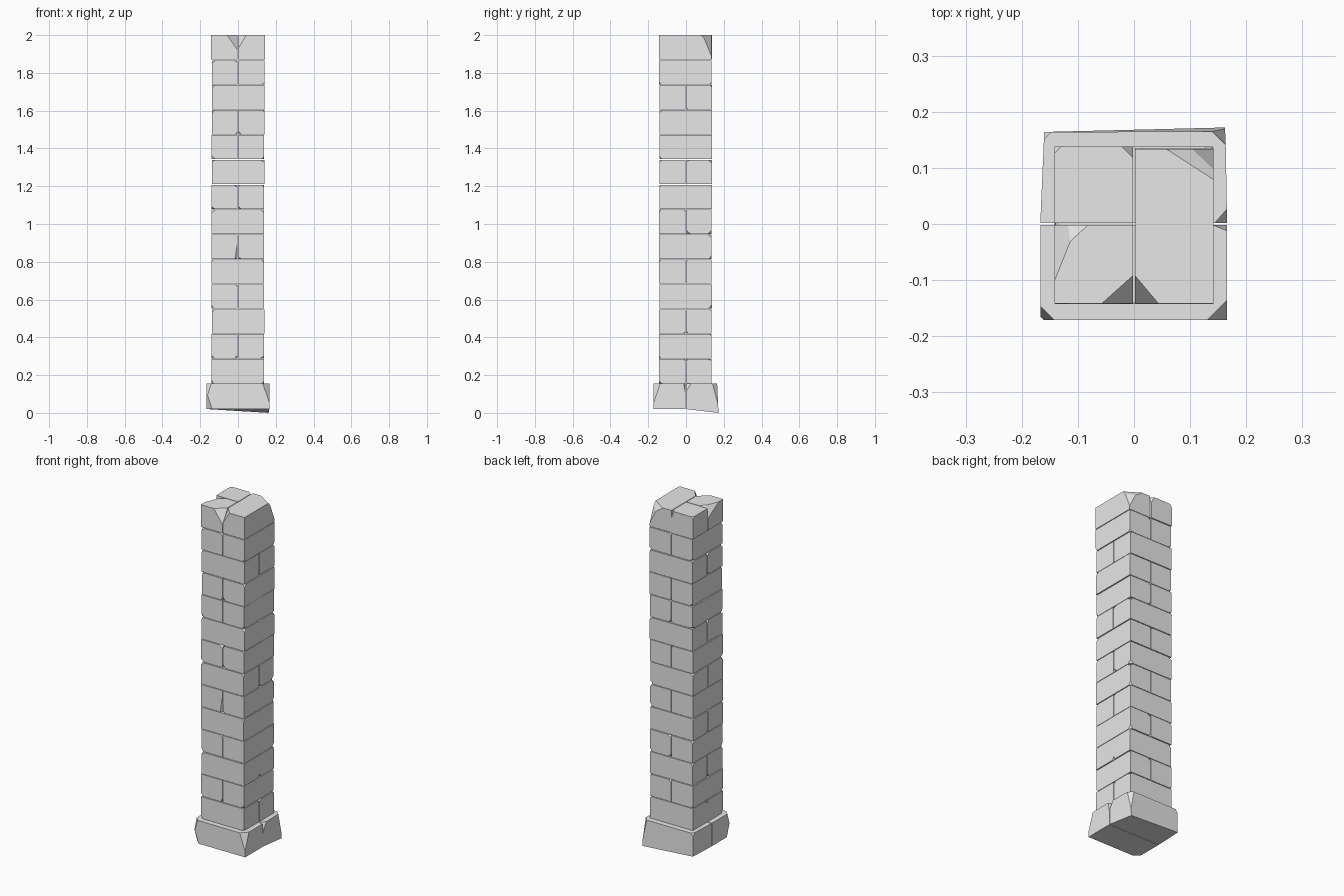
import bpy, bmesh, random
from mathutils import Vector

random.seed(7)
if "Cube" in bpy.data.objects:
    bpy.data.objects.remove(bpy.data.objects["Cube"])

stone = bpy.data.materials.new("grey stone")
stone.use_nodes = True
stone.diffuse_color = (0.8, 0.8, 0.8, 1)
stone.node_tree.nodes["Principled BSDF"].inputs["Base Color"].default_value = (0.8, 0.8, 0.8, 1)


def chip(bm, corner, side, size):
    """Slice a corner off; size is how far the cut reaches along each axis."""
    normal = Vector([s / d for s, d in zip(side, size)])
    point = corner - Vector((side[0] * size[0], 0, 0))
    bmesh.ops.bisect_plane(bm, geom=bm.verts[:] + bm.edges[:] + bm.faces[:], dist=1e-6,
                           plane_co=point, plane_no=normal.normalized(), clear_outer=True)
    rim = [e for e in bm.edges if e.is_boundary]
    if rim:
        bmesh.ops.holes_fill(bm, edges=rim, sides=0)


def block(name, low, high, chips=(), move=()):
    """Stone block with moved corners and chipped corners, each named by signs."""
    low, high = Vector(low), Vector(high)
    bm = bmesh.new()
    bmesh.ops.create_cube(bm, size=1)
    for v in bm.verts:
        side = [1 if c > 0 else -1 for c in v.co]
        v.co = [high[i] if side[i] > 0 else low[i] for i in range(3)]
        for target, offset in move:
            if tuple(side) == target:
                v.co += Vector(offset)
    for side, size in chips:
        corner = Vector([high[i] if side[i] > 0 else low[i] for i in range(3)])
        chip(bm, corner, side, size)
    bmesh.ops.recalc_face_normals(bm, faces=bm.faces)
    mesh = bpy.data.meshes.new(name)
    bm.to_mesh(mesh)
    bm.free()
    mesh.materials.append(stone)
    bpy.context.collection.objects.link(bpy.data.objects.new(name, mesh))


def small_chips(count):
    corners = [(x, y, z) for x in (-1, 1) for y in (-1, 1) for z in (-1, 1)]
    return [(c, [random.uniform(0.008, 0.022) for _ in range(3)])
            for c in random.sample(corners, count)]


# Plinth: two wide stones, the rear one leaning down at its left corner
block("plinth_front", (-0.167, -0.171, 0.02), (0.166, -0.002, 0.155),
      [((-1, -1, -1), (0.03, 0.03, 0.09)), ((1, -1, 1), (0.035, 0.035, 0.1)),
       ((-1, -1, 1), (0.025, 0.025, 0.08)), ((1, 1, 1), (0.025, 0.01, 0.06))])
block("plinth_rear", (-0.167, 0.002, 0.02), (0.166, 0.168, 0.155),
      [((-1, 1, 1), (0.024, 0.024, 0.04)), ((1, 1, 1), (0.03, 0.03, 0.12)),
       ((1, -1, 1), (0.022, 0.025, 0.04))],
      [((-1, 1, -1), (0.007, -0.004, 0)), ((-1, 1, 1), (0.007, -0.004, 0)),
       ((1, 1, -1), (-0.004, 0.004, -0.02)), ((1, 1, 1), (-0.003, -0.003, 0))])

# Shaft: courses of paired stones, split across x or y in turn
base, step, gap = 0.155, 0.1318, 0.0018
splits = "yxyxyxyxyxxyx"
for i, split in enumerate(splits):
    bottom, top = base + i * step + gap, base + (i + 1) * step - gap
    dx, dy = random.uniform(-0.003, 0.003), random.uniform(-0.004, 0.0)
    for half in (-1, 1):
        low = [-0.139 + dx, -0.139 + dy, bottom]
        high = [0.139 + dx, 0.139 + dy, top]
        axis = 0 if split == "x" else 1
        if half < 0:
            high[axis] = -gap
        else:
            low[axis] = gap
        chips = small_chips(3)
        if i == 5 and half < 0:
            chips = [((1, -1, -1), (0.014, 0.014, 0.09))]
        block(f"course_{i + 1}_{'right' if half < 0 else 'left'}" if axis == 0 else
              f"course_{i + 1}_{'front' if half < 0 else 'rear'}", low, high, chips)

# Crown: one long stone and two short ones, broken at the corners
bottom = base + 13 * step + gap
block("crown_left", (gap, -0.142, bottom), (0.142, 0.134, 2.0),
      [((-1, -1, 1), (0.042, 0.05, 0.07)), ((1, 1, 1), (0.055, 0.045, 0.11)),
       ((1, 1, 1), (0.085, 0.055, 0.06))])
block("crown_right_front", (-0.142, -0.142, bottom), (-gap, -gap, 2.0),
      [((1, -1, 1), (0.056, 0.05, 0.08)), ((-1, 1, 1), (0.04, 0.1, 0.06)),
       ((-1, 1, 1), (0.06, 0.055, 0.04))])
block("crown_right_rear", (-0.142, gap, bottom), (-gap, 0.138, 2.0),
      [((1, 1, 1), (0.02, 0.02, 0.04)), ((-1, 1, 1), (0.012, 0.012, 0.02))])
